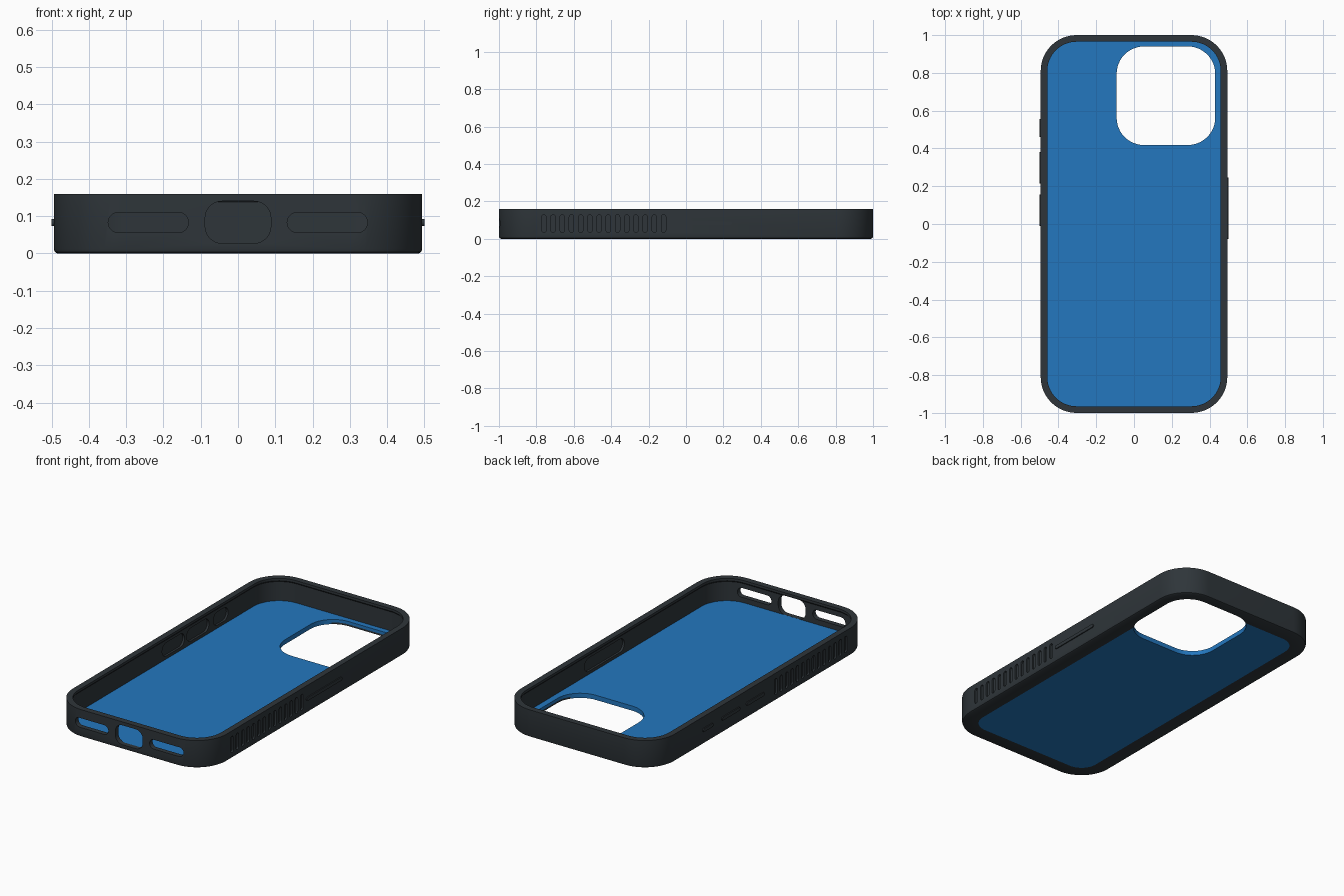
import bpy, bmesh, math

if "Cube" in bpy.data.objects:
    bpy.data.objects.remove(bpy.data.objects["Cube"])

HX, HY, R, H = 0.494, 1.0, 0.19, 0.16   # half width, half length, corner radius, height


def material(name, rgb):
    m = bpy.data.materials.new(name)
    m.diffuse_color = (*rgb, 1)
    m.use_nodes = True
    m.node_tree.nodes["Principled BSDF"].inputs["Base Color"].default_value = m.diffuse_color
    return m


BLACK = material("charcoal rubber", (0.028, 0.036, 0.042))
BLUE = material("blue plastic", (0.017, 0.185, 0.52))


def rounded(u0, u1, v0, v1, r, n=12):
    """Counter-clockwise outline of a rounded rectangle."""
    r = min(r, (u1 - u0) / 2 - 1e-4, (v1 - v0) / 2 - 1e-4)
    corners = [(u1 - r, v1 - r), (u0 + r, v1 - r), (u0 + r, v0 + r), (u1 - r, v0 + r)]
    pts = []
    for q, (cu, cv) in enumerate(corners):
        for i in range(n + 1):
            a = (q + i / n) * math.pi / 2
            pts.append((cu + r * math.cos(a), cv + r * math.sin(a)))
    return pts


def skin(bm, loops, closed):
    """Join equal-length loops with quads; cap the ends unless closed."""
    rings = [[bm.verts.new(p) for p in loop] for loop in loops]
    n = len(rings[0])
    pairs = list(zip(rings, rings[1:])) + ([(rings[-1], rings[0])] if closed else [])
    for a, b in pairs:
        for i in range(n):
            j = (i + 1) % n
            bm.faces.new((a[i], a[j], b[j], b[i]))
    if not closed:
        bm.faces.new(rings[0][::-1])
        bm.faces.new(rings[-1])


def prism(bm, axis, rect, r, d0, d1, n=12):
    """Rounded-rectangle prism running along an axis from d0 to d1."""
    place = {'x': lambda u, v, d: (d, u, v),
             'y': lambda u, v, d: (u, d, v),
             'z': lambda u, v, d: (u, v, d)}[axis]
    outline = rounded(*rect, r, n)
    skin(bm, [[place(u, v, d) for u, v in outline] for d in (d0, d1)], False)


def finish(bm, name, mat=None):
    bmesh.ops.recalc_face_normals(bm, faces=bm.faces)
    me = bpy.data.meshes.new(name)
    bm.to_mesh(me)
    bm.free()
    ob = bpy.data.objects.new(name, me)
    bpy.context.collection.objects.link(ob)
    if mat:
        me.materials.append(mat)
    return ob


def activate(ob):
    bpy.ops.object.select_all(action='DESELECT')
    ob.select_set(True)
    bpy.context.view_layer.objects.active = ob


def cut(ob, bm):
    cutter = finish(bm, "cutter", ob.data.materials[0])
    cutter.hide_render = True
    mod = ob.modifiers.new("cut", 'BOOLEAN')
    mod.operation = 'DIFFERENCE'
    mod.solver = 'EXACT'
    mod.object = cutter
    activate(ob)
    bpy.ops.object.modifier_apply(modifier=mod.name)
    bpy.data.objects.remove(cutter)


def smooth(ob):
    activate(ob)
    bpy.ops.object.shade_smooth_by_angle(angle=math.radians(30))


def shell(name, profile, mat, closed):
    """Sweep an (inset, z) profile around the case outline."""
    bm = bmesh.new()
    skin(bm, [[(x, y, z) for x, y in
               rounded(-HX + i, HX - i, -HY + i, HY - i, R - i, 16)]
              for i, z in profile], closed)
    return finish(bm, name, mat)


# Bumper frame: outer wall, overhanging lip, inner wall, bottom flange
frame = shell("bumper_frame", [
    (0.01, 0), (0.003, 0.004), (0, 0.012), (0, H), (0.035, H), (0.035, 0.146),
    (0.028, 0.138), (0.028, 0.01), (0.09, 0.01), (0.09, 0)], BLACK, True)

# Back panel: wide plate resting on the flange, stepped to fill the opening
panel = shell("back_panel", [
    (0.09, 0), (0.09, 0.01), (0.028, 0.01), (0.028, 0.027)], BLUE, False)

# Camera opening through panel and flange
for part in (panel, frame):
    bm = bmesh.new()
    prism(bm, 'z', (-0.092, 0.43, 0.418, 0.94), 0.145, -0.1, 0.06)
    cut(part, bm)

# Charging port and speaker slots in the front wall
bm = bmesh.new()
prism(bm, 'y', (-0.088, 0.088, 0.0275, 0.14), 0.045, -1.1, -0.94)
for x0, x1 in ((-0.348, -0.133), (0.132, 0.347)):
    prism(bm, 'y', (x0, x1, 0.056, 0.11), 0.027, -1.1, -0.94)
cut(frame, bm)

# Grip grooves along both sides near the front
GROOVES = 14
bm = bmesh.new()
for s in (-1, 1):
    for i in range(GROOVES):
        y = -0.76 + i * 0.64 / (GROOVES - 1)
        prism(bm, 'x', (y - 0.012, y + 0.012, 0.034, 0.128), 0.012,
              s * (HX - 0.01), s * (HX + 0.05), 5)
cut(frame, bm)

# Side buttons, with a relief pocket behind each on the inner wall
BUTTONS = [("action_button", -1, 0.46, 0.555),
           ("volume_up_button", -1, 0.215, 0.38),
           ("volume_down_button", -1, -0.01, 0.155),
           ("power_button", 1, -0.08, 0.245)]
bm = bmesh.new()
for _, s, y0, y1 in BUTTONS:
    prism(bm, 'x', (y0 - 0.02, y1 + 0.02, 0.045, 0.122), 0.038,
          s * (HX - 0.016), s * (HX - 0.05))
cut(frame, bm)

for name, s, y0, y1 in BUTTONS:
    bm = bmesh.new()
    prism(bm, 'x', (y0, y1, 0.073, 0.093), 0.01, s * (HX - 0.01), s * 0.5, 6)
    smooth(finish(bm, name, BLACK))

smooth(frame)
smooth(panel)
